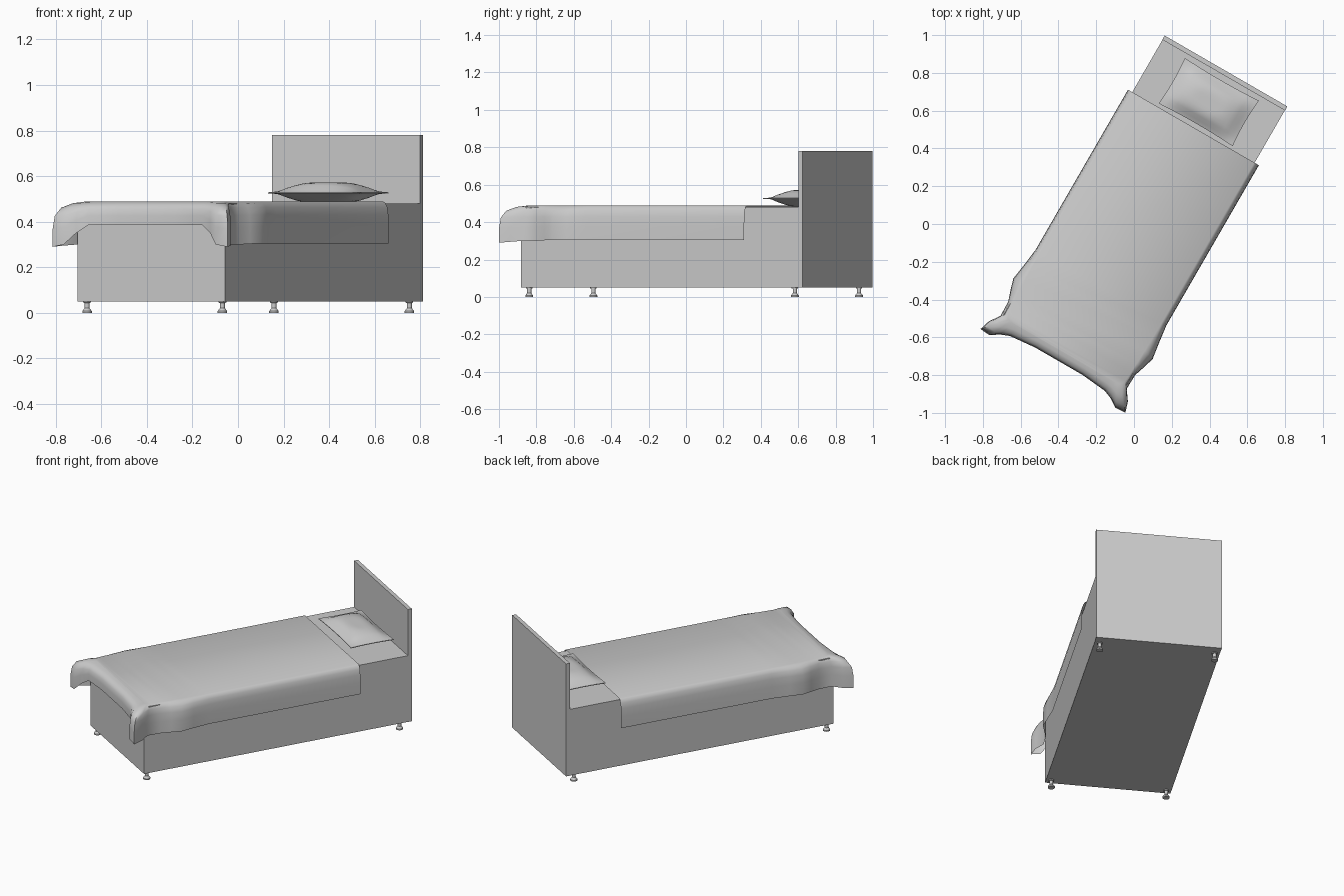
import bpy, bmesh, math
from mathutils import Matrix, Vector

if "Cube" in bpy.data.objects:
    bpy.data.objects.remove(bpy.data.objects["Cube"])

# The bed stands turned; parts are laid out along its own axes first
TURN = Matrix.Rotation(math.radians(-30), 4, 'Z') @ Matrix.Translation((0.017, 0, 0))
HALF = 0.374
FOOT, HEAD = -0.792, 0.92

grey = bpy.data.materials.new("plain_grey")
grey.use_nodes = True
grey.diffuse_color = (0.6, 0.6, 0.6, 1)
grey.node_tree.nodes["Principled BSDF"].inputs["Base Color"].default_value = (0.6, 0.6, 0.6, 1)


def finish(name, bm, smooth=None, recalc=True):
    if recalc:
        bmesh.ops.recalc_face_normals(bm, faces=bm.faces)
    bm.transform(TURN)
    mesh = bpy.data.meshes.new(name)
    bm.to_mesh(mesh)
    bm.free()
    mesh.materials.append(grey)
    obj = bpy.data.objects.new(name, mesh)
    bpy.context.collection.objects.link(obj)
    if smooth:
        bpy.ops.object.select_all(action='DESELECT')
        obj.select_set(True)
        bpy.context.view_layer.objects.active = obj
        bpy.ops.object.shade_smooth_by_angle(angle=math.radians(smooth))
    return obj


def box(name, y0, y1, z0, z1, half=HALF):
    bm = bmesh.new()
    bmesh.ops.create_cube(bm, size=1)
    for v in bm.verts:
        v.co = (v.co.x * 2 * half, y0 + (v.co.y + 0.5) * (y1 - y0), z0 + (v.co.z + 0.5) * (z1 - z0))
    return finish(name, bm)


# Frame, mattress and headboard
box("base", FOOT, HEAD, 0.05, 0.29)
box("mattress", FOOT, HEAD, 0.29, 0.48)
box("headboard", HEAD, 0.945, 0.05, 0.78, HALF + 0.001)


# Turned legs
def leg(name, x, y):
    profile = [(0.021, 0), (0.021, 0.008), (0.011, 0.021), (0.011, 0.044), (0.017, 0.045), (0.017, 0.05)]
    bm = bmesh.new()
    n = 16
    rings = [[bm.verts.new((x + r * math.cos(i * math.tau / n), y + r * math.sin(i * math.tau / n), z))
              for i in range(n)] for r, z in profile]
    for a, b in zip(rings, rings[1:]):
        for i in range(n):
            j = (i + 1) % n
            bm.faces.new((a[i], a[j], b[j], b[i]))
    bm.faces.new(rings[0][::-1])
    bm.faces.new(rings[-1])
    finish(name, bm, 35)


for end, y in (("foot", -0.76), ("head", 0.88)):
    for side, x in (("right", -0.343), ("left", 0.343)):
        leg(f"{end}_leg_{side}", x, y)

# Blanket: each row is a top edge point (x, y) and its hem point (x, y, z)
drape = [
    ((0.372, 0.60), (0.400, 0.60, 0.305)),
    ((0.372, -0.38), (0.400, -0.38, 0.305)),
    ((0.370, -0.47), (0.414, -0.49, 0.305)),
    ((0.368, -0.55), (0.426, -0.57, 0.305)),
    ((0.365, -0.63), (0.408, -0.63, 0.303)),
    ((0.362, -0.69), (0.388, -0.69, 0.300)),
    ((0.358, -0.74), (0.386, -0.775, 0.300)),
    ((0.350, -0.76), (0.425, -0.83, 0.295)),
    ((0.340, -0.77), (0.443, -0.888, 0.290)),
    ((0.325, -0.775), (0.385, -0.892, 0.300)),
    ((0.310, -0.775), (0.340, -0.862, 0.350)),
    ((0.280, -0.775), (0.290, -0.842, 0.385)),
    ((0.140, -0.770), (0.145, -0.828, 0.385)),
]
mirrored = [((-t[0], t[1]), (-h[0], h[1], h[2])) for t, h in reversed(drape)]
bend = [(0, 0), (0.4, 0.04), (0.75, 0.14), (0.94, 0.32), (1, 0.6), (1, 1)]
TOP = 0.489
bm = bmesh.new()
columns = []
for top, hem in drape + mirrored:
    start, end = Vector((*top, TOP)), Vector(hem)
    columns.append([bm.verts.new((start.x + (end.x - start.x) * out,
                                  start.y + (end.y - start.y) * out,
                                  start.z + (end.z - start.z) * drop)) for out, drop in bend])
for a, b in zip(columns, columns[1:]):
    for k in range(len(bend) - 1):
        bm.faces.new((a[k], a[k + 1], b[k + 1], b[k]))
# Top panel: cross strips between matching columns
for i in range(len(drape) - 1):
    a, b = columns[i][0], columns[i + 1][0]
    c, d = columns[-2 - i][0], columns[-1 - i][0]
    bm.faces.new((a, b, c, d))
bmesh.ops.recalc_face_normals(bm, faces=bm.faces)
if sum(f.normal.z * f.calc_area() for f in bm.faces) < 0:
    bmesh.ops.reverse_faces(bm, faces=bm.faces)
finish("blanket", bm, 50, recalc=False)

# Pillow: flat seam border, puffed on both sides, edges drawn in between the corners
bm = bmesh.new()
NX, NY = 16, 12
halves = []
for sign in (1, -1):
    grid = {}
    for i in range(NX + 1):
        for j in range(NY + 1):
            s, t = 2 * i / NX - 1, 2 * j / NY - 1
            puff = max(0, 1 - (abs(s) / 0.9) ** 2.2) * max(0, 1 - (abs(t) / 0.87) ** 2.2)
            x = 0.003 + 0.226 * s * (1 - 0.03 * (1 - t * t))
            y = 0.757 + 0.139 * t * (1 - 0.05 * (1 - s * s))
            z = 0.527 + sign * (0.002 + 0.042 * min(1, 1.15 * puff ** 0.6))
            grid[i, j] = bm.verts.new((x, y, z))
    halves.append(grid)
    for i in range(NX):
        for j in range(NY):
            bm.faces.new([grid[i, j], grid[i + 1, j], grid[i + 1, j + 1], grid[i, j + 1]])
rim = ([(i, 0) for i in range(NX)] + [(NX, j) for j in range(NY)]
       + [(i, NY) for i in range(NX, 0, -1)] + [(0, j) for j in range(NY, 0, -1)])
up, down = halves
for p, q in zip(rim, rim[1:] + rim[:1]):
    bm.faces.new((up[p], down[p], down[q], up[q]))
finish("pillow", bm, 40)
